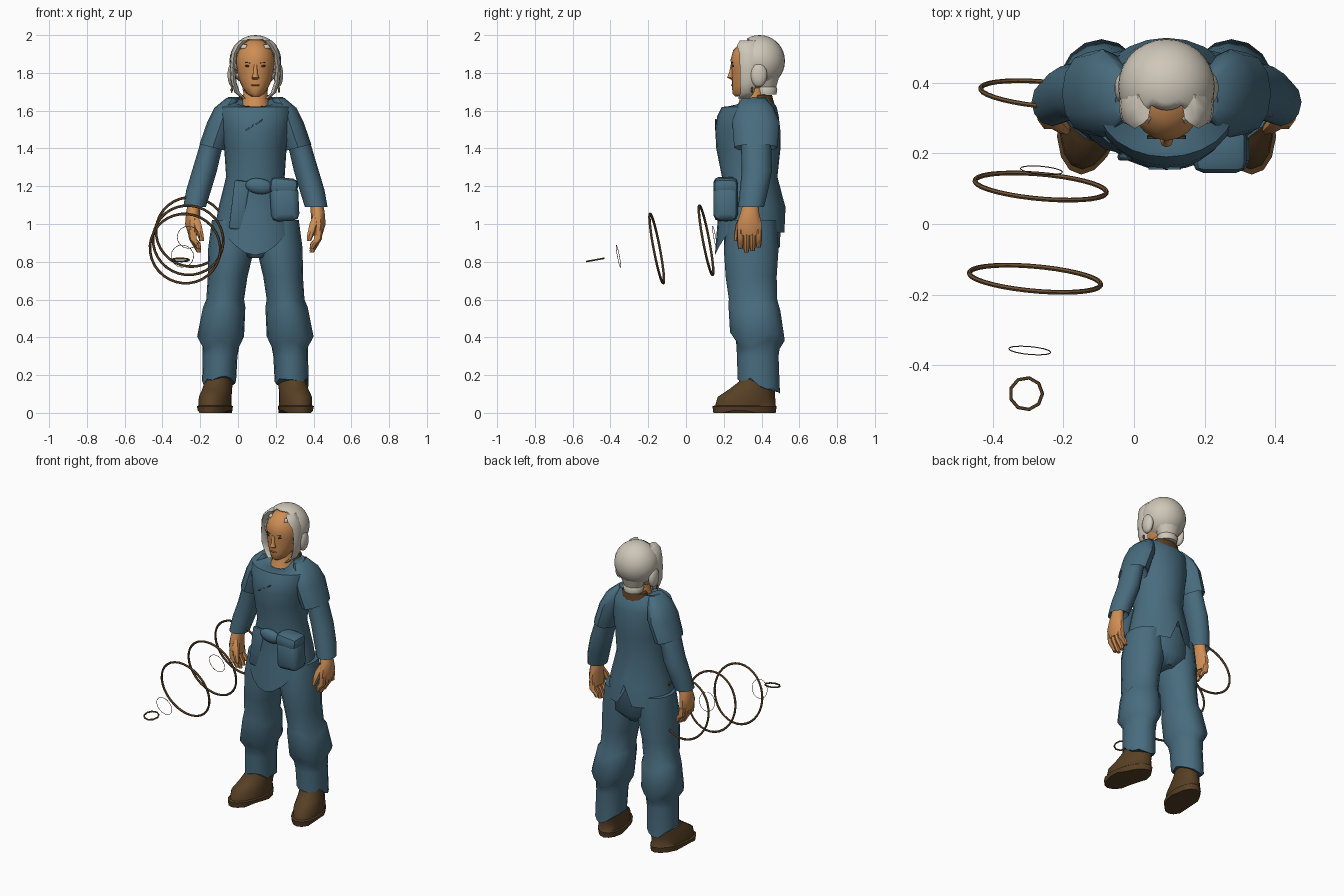
import bpy, bmesh, math, random
from mathutils import Vector, Matrix

random.seed(4)
if "Cube" in bpy.data.objects:
    bpy.data.objects.remove(bpy.data.objects["Cube"])

AXIS = 0.092  # body centre line


def material(name, r, g, b):
    m = bpy.data.materials.new(name)
    m.use_nodes = True
    m.diffuse_color = (r, g, b, 1)
    node = m.node_tree.nodes["Principled BSDF"]
    node.inputs["Base Color"].default_value = (r, g, b, 1)
    node.inputs["Roughness"].default_value = 0.8
    return m


CLOTH = material("blue cloth", 0.065, 0.15, 0.21)
SKIN = material("tan skin", 0.62, 0.27, 0.09)
HAIR = material("silver hair", 0.62, 0.57, 0.48)
BOOT = material("brown leather", 0.095, 0.05, 0.018)
RING = material("bronze", 0.16, 0.085, 0.035)
DARK = material("dark eye", 0.04, 0.04, 0.015)
LIP = material("lip", 0.48, 0.19, 0.07)


def finish(name, bm, mat, angle=45):
    bmesh.ops.recalc_face_normals(bm, faces=bm.faces)
    mesh = bpy.data.meshes.new(name)
    bm.to_mesh(mesh)
    bm.free()
    mesh.materials.append(mat)
    ob = bpy.data.objects.new(name, mesh)
    bpy.context.collection.objects.link(ob)
    bpy.ops.object.select_all(action="DESELECT")
    ob.select_set(True)
    bpy.context.view_layer.objects.active = ob
    bpy.ops.object.shade_smooth_by_angle(angle=math.radians(angle))
    return ob


def loft(name, mat, rows, side=1, n=14, shape=None):
    """Skin a stack of ellipses: (centre x, centre y, z, radius x, radius y)."""
    bm = bmesh.new()
    rings = []
    for k, (cx, cy, z, rx, ry) in enumerate(rows):
        ring = []
        for i in range(n):
            a = math.tau * i / n
            p = Vector((cx + rx * math.cos(a), cy + ry * math.sin(a), z))
            if shape:
                shape(p, k, a)
            ring.append(bm.verts.new((AXIS + side * p.x, p.y, p.z)))
        rings.append(ring)
    for lo, hi in zip(rings, rings[1:]):
        for i in range(n):
            j = (i + 1) % n
            bm.faces.new((lo[i], lo[j], hi[j], hi[i]))
    bm.faces.new(rings[0])
    bm.faces.new(rings[-1])
    return finish(name, bm, mat)


def blob(name, mat, at, size, side=1, rot=0):
    bm = bmesh.new()
    place = Matrix.Translation((AXIS + side * at[0], at[1], at[2]))
    bmesh.ops.create_uvsphere(bm, u_segments=14, v_segments=9, radius=1,
                              matrix=place @ Matrix.Rotation(side * rot, 4, "Y") @ Matrix.Diagonal((*size, 1)))
    return finish(name, bm, mat)


def box(name, mat, at, size, bevel, side=1, rot=0):
    bm = bmesh.new()
    bmesh.ops.create_cube(bm, size=1, matrix=Matrix.Diagonal((*size, 1)))
    bmesh.ops.bevel(bm, geom=bm.edges[:], offset=bevel, segments=2, affect="EDGES", profile=0.5)
    bm.transform(Matrix.Translation((AXIS + side * at[0], at[1], at[2])) @ Matrix.Rotation(side * rot, 4, "Y"))
    return finish(name, bm, mat)


def tunic_shape(p, k, a):
    front, back = max(0, -math.sin(a)), max(0, math.sin(a))
    if k in (1, 2):
        # rounded apron in front, lower tail behind with a centre slit
        drop = .165 * front ** 2.5 + .045 * min(1, 1.6 * back)
        if back > .99:
            drop = -.09
        p.z -= drop * (1 if k == 1 else .3)
    elif k > 7:
        p.z -= .05 * front


# tunic body
loft("tunic", CLOTH, [
    (0, .345, 1.06, .17, .15), (0, .34, 1.0, .212, .187), (0, .343, 1.1, .192, .173),
    (0, .337, 1.25, .155, .147), (0, .33, 1.4, .165, .17), (0, .327, 1.5, .185, .172),
    (0, .328, 1.57, .195, .163), (0, .335, 1.62, .195, .145), (0, .35, 1.672, .145, .09),
    (0, .355, 1.66, .075, .07)], n=24, shape=tunic_shape)
# knot, hanging sash and pouch
blob("sash_knot", CLOTH, (.02, .185, 1.2), (.075, .03, .042), rot=.15)
box("sash_flap", CLOTH, (-.085, .19, 1.1), (.08, .022, .26), .01, rot=.12)
box("pouch", CLOTH, (.155, .21, 1.11), (.15, .13, .19), .035, rot=-.05)
box("pouch_flap", CLOTH, (.15, .21, 1.2), (.15, .13, .09), .03, rot=.1)
# chest lacing
for i, x in enumerate((-.03, .02)):
    box("chest_crease", CLOTH, (x, .158, 1.51 + .03 * i), (.05, .008, .006), .002, 1, -.6)

# seat of the trousers
loft("trouser_seat", CLOTH, [(0, .35, .82, .06, .1), (0, .35, .88, .19, .15),
                             (0, .35, 1.08, .185, .155)], n=18)


def fold(p, k, a):
    # ragged hem, raised over the instep, and loose folds at the knee
    if k == 0:
        p.z += random.uniform(-.02, .02) - .035 * math.sin(a)
    if k in (2, 3, 4):
        p.z += .022 * math.sin(3 * a)


def toe_out(p, k, a):
    p.x -= (p.y - .38) * .16
    if k == 0 and .2 < p.y < .36:
        p.z += .012


def sleeve_hem(p, k, a):
    if k == 1:
        p.z += .25 * (p.x - .228)


for s in (1, -1):
    word = "left_" if s > 0 else "right_"
    # baggy trouser leg gathered under the knee
    loft(word + "trouser_leg", CLOTH, [
        (.192, .385, .155, .09, .112), (.187, .38, .3, .092, .11), (.182, .38, .36, .098, .115),
        (.184, .378, .405, .124, .145), (.165, .362, .56, .112, .138), (.16, .355, .6, .1, .128),
        (.147, .345, .72, .105, .135), (.128, .345, .87, .122, .145), (.12, .35, 1.02, .11, .13)],
        s, 16, fold)
    # boot
    loft(word + "boot", BOOT, [
        (.203, .31, 0, .087, .165), (.203, .31, .035, .092, .17), (.203, .315, .04, .084, .16),
        (.203, .32, .085, .084, .152), (.198, .35, .125, .077, .122), (.193, .38, .165, .075, .1),
        (.19, .385, .24, .07, .09)], s, 16, toe_out)
    # loose short sleeve over the long sleeve
    loft(word + "short_sleeve", CLOTH, [
        (.225, .37, 1.45, .05, .08), (.226, .37, 1.405, .07, .115), (.18, .37, 1.54, .075, .125),
        (.155, .365, 1.615, .062, .1), (.12, .36, 1.668, .033, .06)], s, 12, sleeve_hem)
    loft(word + "long_sleeve", CLOTH, [
        (.32, .345, 1.12, .04, .05), (.322, .345, 1.09, .06, .068), (.3, .36, 1.18, .066, .075),
        (.27, .375, 1.28, .066, .08), (.225, .37, 1.45, .06, .08)], s, 12)
    # hand with four fingers and a thumb
    loft(word + "palm", SKIN, [
        (.328, .335, .94, .026, .064), (.335, .335, 1.0, .037, .069), (.33, .338, 1.06, .037, .052),
        (.322, .345, 1.13, .032, .04)], s, 10)
    for i in range(4):
        y = .288 + .032 * i
        drop = .018 * abs(i - 1.3)
        loft(word + "finger", SKIN, [
            (.298, y, .845 + drop, .012, .012), (.308, y, .87 + drop, .018, .017),
            (.33, y, .92, .022, .018), (.335, y, .97, .022, .018)], s, 7)
    loft(word + "thumb", SKIN, [
        (.283, .265, .91, .012, .012), (.29, .27, .94, .018, .017), (.308, .285, 1.0, .024, .022),
        (.325, .31, 1.05, .02, .02)], s, 7)
    # face details and side hair
    blob(word + "eye", DARK, (.041, .249, 1.836), (.015, .004, .005), s, -.1)
    box(word + "brow", DARK, (.04, .2445, 1.854), (.03, .008, .004), .001, s, -.15)
    blob(word + "ear_bun", HAIR, (.122, .385, 1.79), (.026, .045, .065), s)
    loft(word + "side_lock", HAIR, [
        (.062, .305, 1.665, .01, .03), (.096, .325, 1.695, .014, .035), (.115, .33, 1.75, .015, .045),
        (.12, .335, 1.83, .015, .05), (.113, .335, 1.9, .017, .052), (.09, .325, 1.945, .022, .055),
        (.065, .335, 1.972, .02, .05)], s, 8)
    blob(word + "earring", RING, (.125, .35, 1.71), (.006, .006, .016), s)

# neck, collar lining and head
loft("neck", SKIN, [(0, .345, 1.6, .085, .085), (0, .35, 1.645, .07, .072), (0, .365, 1.76, .055, .06)])
loft("collar_lining", BOOT, [(0, .41, 1.62, .1, .063), (0, .41, 1.682, .085, .047)])
loft("head", SKIN, [
    (0, .295, 1.675, .022, .035), (0, .315, 1.69, .046, .068), (0, .335, 1.725, .07, .092),
    (0, .35, 1.77, .09, .108), (0, .36, 1.83, .102, .12), (0, .36, 1.87, .104, .124),
    (0, .365, 1.92, .092, .115), (0, .37, 1.96, .06, .08), (0, .375, 1.98, .02, .03)], n=20)
loft("nose", SKIN, [(0, .25, 1.765, .016, .012), (0, .237, 1.775, .019, .02),
                    (0, .24, 1.8, .011, .012), (0, .245, 1.845, .009, .008)], n=8)
blob("mouth", LIP, (0, .245, 1.735), (.026, .007, .005))

# hair cap opened around the face with a notch over the forehead, plus nape roll
bm = bmesh.new()
bmesh.ops.create_uvsphere(bm, u_segments=28, v_segments=18, radius=1)
bm.transform(Matrix.Translation((AXIS, .389, 1.863)) @ Matrix.Diagonal((.137, .135, .137, 1)))
opening = []
for f in bm.faces:
    c = f.calc_center_median()
    off = abs(c.x - AXIS)
    if c.y < .33 and ((off < .105 and c.z < 1.93) or (off < .055 and c.z < 1.975)):
        opening.append(f)
bmesh.ops.delete(bm, geom=opening, context="FACES")
cap = finish("hair_cap", bm, HAIR)
shell = cap.modifiers.new("thickness", "SOLIDIFY")
shell.thickness = .008
loft("nape_hair", HAIR, [(0, .425, 1.685, .06, .055), (0, .425, 1.715, .068, .06),
                         (0, .425, 1.725, .062, .054), (0, .42, 1.78, .09, .075)])


# floating hoops trailing ahead of the right hand
def hoop(name, at, radius, thick, normal, sides):
    turn = Vector((0, 0, 1)).rotation_difference(Vector(normal)).to_euler()
    bpy.ops.mesh.primitive_torus_add(major_segments=sides, minor_segments=6, major_radius=radius,
                                     minor_radius=thick, location=at, rotation=turn)
    ob = bpy.context.object
    ob.name = name
    ob.data.materials.append(RING)
    bpy.ops.object.shade_smooth_by_angle(angle=math.radians(50))


LEAN = (.09, 1, .19)
for i in range(3):
    hoop("large_hoop", (-.28 + .016 * i, -.155 + .261 * i, .87 + .044 * i), .187, .007, LEAN, 32)
for x, y, z in ((-.295, -.358, .83), (-.262, .152, .93)):
    hoop("small_hoop", (x, y, z), .06, .0015, LEAN, 16)
hoop("flat_hoop", (-.305, -.48, .81), .046, .005, (0, -.18, 1), 9)
